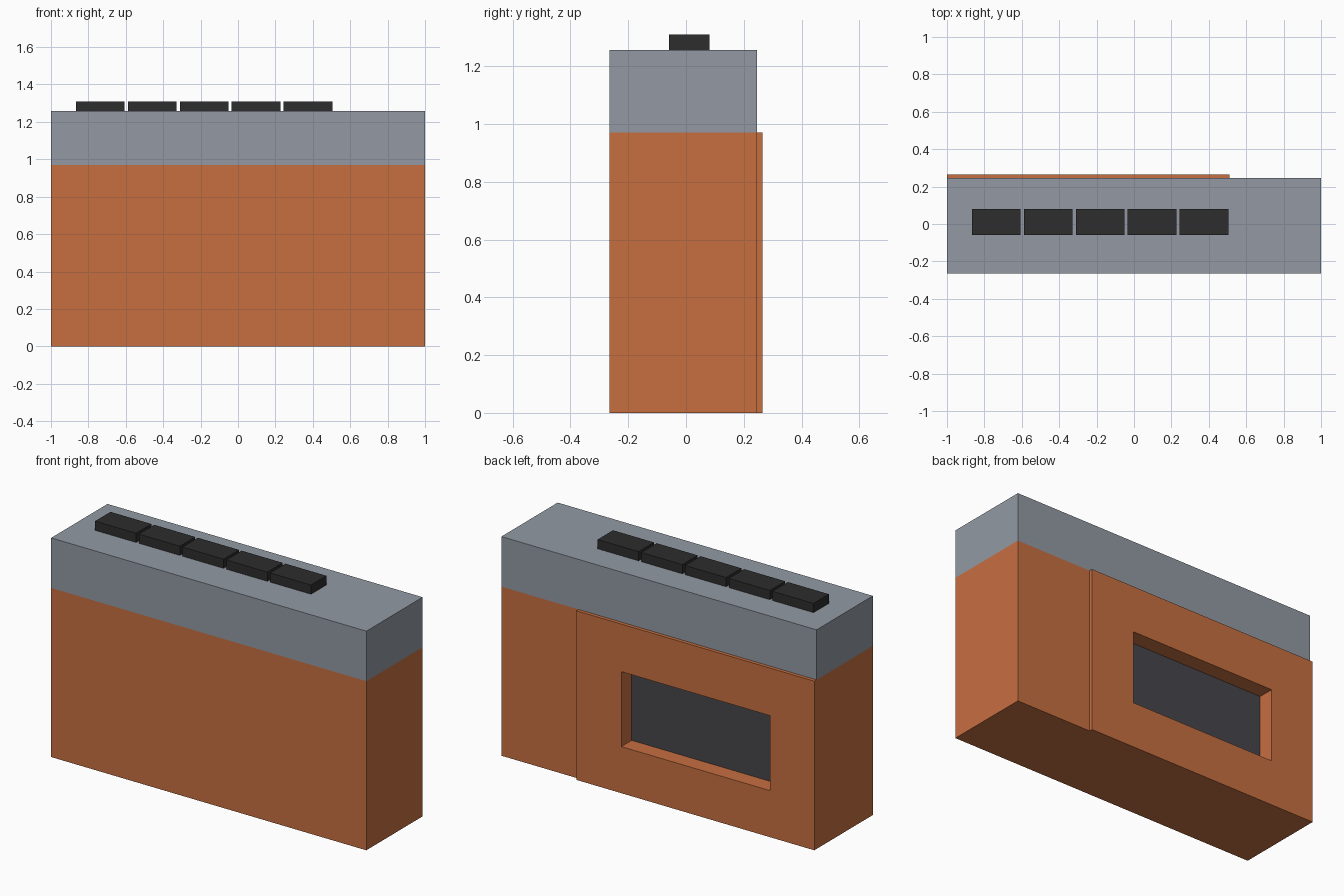
import bpy, bmesh
from mathutils import Vector

if "Cube" in bpy.data.objects:
    bpy.data.objects.remove(bpy.data.objects["Cube"])


def material(name, srgb):
    m = bpy.data.materials.new(name)
    lin = [((c / 255 + 0.055) / 1.055) ** 2.4 for c in srgb]
    m.diffuse_color = (*lin, 1)
    m.use_nodes = True
    m.node_tree.nodes["Principled BSDF"].inputs["Base Color"].default_value = m.diffuse_color
    return m


orange = material("burnt orange", (199, 111, 64))
grey = material("blue grey", (147, 154, 164))
black = material("soft black", (45, 45, 45))
charcoal = material("charcoal", (71, 71, 76))


def box(name, lo, hi, *mats):
    """Axis-aligned box between two corners."""
    bm = bmesh.new()
    bmesh.ops.create_cube(bm, size=1)
    lo, hi = Vector(lo), Vector(hi)
    for v in bm.verts:
        v.co = Vector((lo[i] + (v.co[i] + 0.5) * (hi[i] - lo[i]) for i in range(3)))
    me = bpy.data.meshes.new(name)
    bm.to_mesh(me)
    bm.free()
    for m in mats:
        me.materials.append(m)
    ob = bpy.data.objects.new(name, me)
    bpy.context.collection.objects.link(ob)
    return ob


SPLIT, TOP = 0.97, 1.257
FRONT, REAR = -0.265, 0.245

# Main body: orange below the split, grey above
body = box("body", (-1, FRONT, 0), (1, REAR, TOP), orange, grey)
bm = bmesh.new()
bm.from_mesh(body.data)
bmesh.ops.bisect_plane(bm, geom=bm.verts[:] + bm.edges[:] + bm.faces[:],
                       plane_co=(0, 0, SPLIT), plane_no=(0, 0, 1))
for f in bm.faces:
    f.material_index = int(f.calc_center_median().z > SPLIT)
bm.to_mesh(body.data)
bm.free()

# Raised panel on the back
panel = box("back_panel", (-1, REAR, 0), (0.51, 0.265, SPLIT), orange)

# Recess cut through the panel into the body
cutter = box("recess_cutter", (-0.72, 0.165, 0.267), (0.225, 0.4, 0.697), orange)
cutter.hide_render = True
cutter.display_type = 'WIRE'
for ob in (body, panel):
    mod = ob.modifiers.new("recess", 'BOOLEAN')
    mod.operation = 'DIFFERENCE'
    mod.solver = 'EXACT'
    mod.object = cutter

# Dark plate at the bottom of the recess
box("recess_window", (-0.72, 0.165, 0.267), (0.225, 0.171, 0.697), charcoal)

# Row of blocks along the top
for i in range(5):
    x = -0.866 + i * 0.2775
    box(f"top_block_{i + 1}", (x, -0.058, TOP), (x + 0.26, 0.081, 1.31), black)
